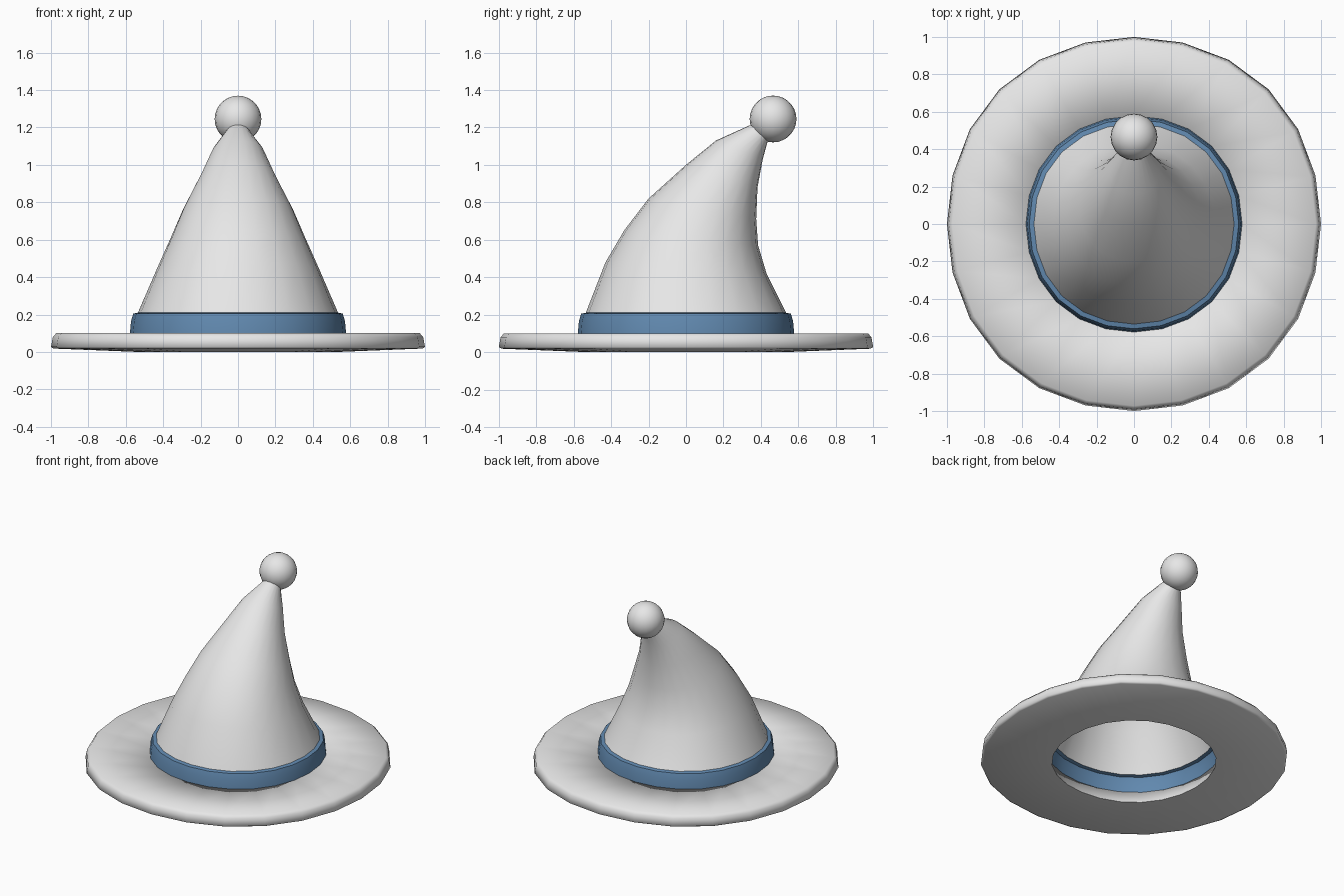
import bpy, bmesh, math

if "Cube" in bpy.data.objects:
    bpy.data.objects.remove(bpy.data.objects["Cube"])

SIDES = 24


def material(name, rgb):
    m = bpy.data.materials.new(name)
    m.diffuse_color = (*rgb, 1.0)
    m.use_nodes = True
    m.node_tree.nodes["Principled BSDF"].inputs["Base Color"].default_value = m.diffuse_color
    return m


def finish(obj, mat, angle=50):
    obj.data.materials.append(mat)
    bpy.ops.object.select_all(action='DESELECT')
    obj.select_set(True)
    bpy.context.view_layer.objects.active = obj
    bpy.ops.object.shade_smooth_by_angle(angle=math.radians(angle))


def loft(name, rings, mat, closed=False, cap=False, angle=50):
    """Skin rings given as (front y, front z, back y, back z), listed in outward winding."""
    bm = bmesh.new()
    loops = []
    for y1, z1, y2, z2 in rings:
        cy, cz = (y1 + y2) / 2, (z1 + z2) / 2
        hy, hz = (y2 - y1) / 2, (z2 - z1) / 2
        r = math.hypot(hy, hz)
        loop = []
        for i in range(SIDES):
            a = math.tau * i / SIDES
            k = 1 + 0.009 * (1 - math.cos(4 * a))   # slightly squarish circle
            s, c = math.sin(a) * k, math.cos(a) * k
            loop.append(bm.verts.new((r * c, cy + hy * s, cz + hz * s)))
        loops.append(loop)
    pairs = list(zip(loops, loops[1:]))
    if closed:
        pairs.append((loops[-1], loops[0]))
    for a, b in pairs:
        for i in range(SIDES):
            j = (i + 1) % SIDES
            bm.faces.new((a[i], a[j], b[j], b[i]))
    if cap:
        bm.faces.new(loops[-1])
    me = bpy.data.meshes.new(name)
    bm.to_mesh(me)
    bm.free()
    obj = bpy.data.objects.new(name, me)
    bpy.context.collection.objects.link(obj)
    finish(obj, mat, angle)
    return obj


def level(profile):
    return [(-r, z, r, z) for r, z in profile]


grey = material("light grey", (0.8, 0.8, 0.8))
blue = material("band blue", (0.12, 0.25, 0.43))

# Brim: thin ring with a rounded rim and a gently sloping underside
loft("brim", level([(0.535, 0.0), (0.985, 0.018), (1.0, 0.026), (0.99, 0.08),
                    (0.972, 0.1), (0.575, 0.1)]), grey, closed=True, angle=80)

# Hat band
loft("hat_band", level([(0.578, 0.1), (0.572, 0.165), (0.56, 0.205), (0.535, 0.21)]), blue)

# Crown: cone bending backwards, its rings tilting more towards the tip
loft("crown", [
    (-0.535, 0.21, 0.535, 0.21),
    (-0.43, 0.48, 0.43, 0.42),
    (-0.33, 0.65, 0.385, 0.57),
    (-0.20, 0.82, 0.375, 0.71),
    (0.0, 1.0, 0.382, 0.88),
    (0.16, 1.13, 0.41, 1.03),
    (0.36, 1.22, 0.44, 1.14),
    (0.42, 1.25, 0.47, 1.2),
], grey, cap=True)

# Ball at the tip
bpy.ops.mesh.primitive_uv_sphere_add(segments=20, ring_count=14, radius=0.125,
                                     location=(0, 0.465, 1.245))
ball = bpy.context.object
ball.name = "tip_ball"
finish(ball, grey)
